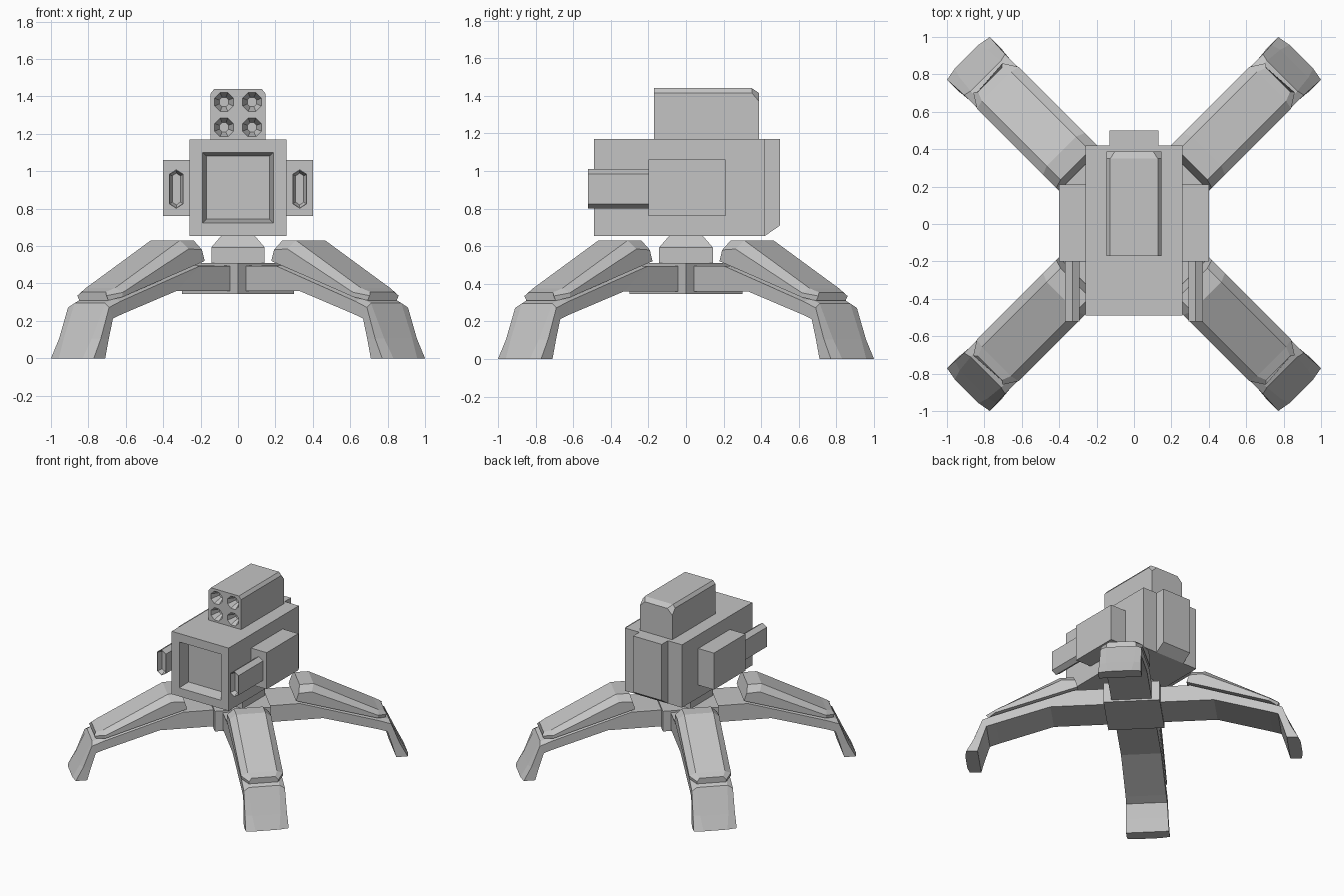
import bpy, bmesh, math
from mathutils import Matrix

cube = bpy.data.objects.get("Cube")
if cube:
    bpy.data.objects.remove(cube, do_unlink=True)

grey = bpy.data.materials.new("plain grey")
grey.use_nodes = True
grey.diffuse_color = (0.55, 0.55, 0.55, 1)
grey.node_tree.nodes["Principled BSDF"].inputs["Base Color"].default_value = (0.55, 0.55, 0.55, 1)


def finish(name, bm, matrix=None):
    """Turn a bmesh into a flat-shaded object."""
    bmesh.ops.recalc_face_normals(bm, faces=bm.faces)
    if matrix:
        bm.transform(matrix)
    mesh = bpy.data.meshes.new(name)
    bm.to_mesh(mesh)
    bm.free()
    mesh.materials.append(grey)
    obj = bpy.data.objects.new(name, mesh)
    bpy.context.collection.objects.link(obj)
    return obj


def loft(sections):
    """Skin a row of equal-length point rings and cap both ends."""
    bm = bmesh.new()
    rings = [[bm.verts.new(p) for p in s] for s in sections]
    n = len(rings[0])
    for a, b in zip(rings, rings[1:]):
        for i in range(n):
            j = (i + 1) % n
            bm.faces.new((a[i], a[j], b[j], b[i]))
    bm.faces.new(rings[0][::-1])
    bm.faces.new(rings[-1])
    bmesh.ops.recalc_face_normals(bm, faces=bm.faces)
    return bm


def box(x0, x1, y0, y1, z0, z1):
    return loft([[(x0, y, z0), (x1, y, z0), (x1, y, z1), (x0, y, z1)] for y in (y0, y1)])


def square(h, z):
    return [(-h, -h, z), (h, -h, z), (h, h, z), (-h, h, z)]


def recess_front(bm, rim, bevel, depth):
    """Sink a sloped pocket into the face that looks along -y."""
    bm.normal_update()
    face = min(bm.faces, key=lambda f: f.normal.y)
    bmesh.ops.inset_individual(bm, faces=[face], thickness=rim, depth=0)
    bmesh.ops.inset_individual(bm, faces=[face], thickness=bevel, depth=-depth)


# Main body with sunken front window
bm = box(-0.258, 0.258, -0.49, 0.42, 0.655, 1.17)
recess_front(bm, 0.098, 0.028, 0.09)
finish("body", bm)

# Rear plate with sloped underside
finish("rear_plate", loft([[(x, 0.41, 0.655), (x, 0.42, 0.655), (x, 0.50, 0.71),
                            (x, 0.50, 1.17), (x, 0.41, 1.17)] for x in (-0.13, 0.13)]))

# Side boxes and their six-sided barrels
hexagon = [(0.33, 1.01), (0.369, 0.985), (0.369, 0.825),
           (0.33, 0.80), (0.291, 0.825), (0.291, 0.985)]
for side, s in (("left", 1), ("right", -1)):
    x0, x1 = sorted((s * 0.25, s * 0.40))
    finish(side + "_side_box", box(x0, x1, -0.20, 0.21, 0.76, 1.06))
    bm = loft([[(s * x, y, z) for x, z in hexagon] for y in (-0.52, -0.19)])
    recess_front(bm, 0.004, 0.016, 0.04)
    finish(side + "_barrel", bm)


# Launcher pod on the roof, chamfered on top and at the back
def pod_ring(y, top, cx, cz):
    w = 0.147
    return [(-w, y, 1.165), (w, y, 1.165), (w, y, top - cz), (w - cx, y, top),
            (cx - w, y, top), (-w, y, top - cz)]


pod = finish("launcher_pod", loft([pod_ring(-0.17, 1.44, 0.02, 0.025),
                                   pod_ring(0.35, 1.44, 0.02, 0.025),
                                   pod_ring(0.388, 1.415, 0.045, 0.045)]))

# Four tapered tubes cut into the pod front
bm = bmesh.new()
for x in (-0.075, 0.075):
    for z in (1.235, 1.37):
        place = (Matrix.Translation((x, -0.14, z)) @ Matrix.Rotation(math.pi / 2, 4, 'X')
                 @ Matrix.Rotation(math.pi / 8, 4, 'Z'))
        bmesh.ops.create_cone(bm, cap_ends=True, segments=8, radius1=0.027,
                              radius2=0.058, depth=0.08, matrix=place)
cutter = finish("tube_cutter", bm)
cutter.hide_render = True
cut = pod.modifiers.new("tubes", 'BOOLEAN')
cut.operation = 'DIFFERENCE'
cut.solver = 'EXACT'
cut.object = cutter
bpy.context.view_layer.update()
evaluated = pod.evaluated_get(bpy.context.evaluated_depsgraph_get())
carved = bpy.data.meshes.new_from_object(evaluated)
pod.modifiers.clear()
pod.data = carved
bpy.data.objects.remove(cutter, do_unlink=True)

# Neck and diamond-set hub
finish("neck", loft([square(0.143, 0.50), square(0.143, 0.593), square(0.085, 0.66)]))
finish("hub", loft([square(0.212, 0.345), square(0.212, 0.51)]),
       Matrix.Rotation(math.pi / 4, 4, 'Z'))


# Legs: each section gives underside, side edge and crest as (reach, height),
# then the half widths of the sides and of the crest
def leg_ring(under, edge, crest, w, wc):
    (ur, uz), (er, ez), (cr, cz) = under, edge, crest
    return [(ur, -w, uz), (ur, w, uz), (er, w, ez), (cr, wc, cz), (cr, -wc, cz), (er, -w, ez)]


leg = [((0.20, 0.36), (0.20, 0.494), (0.20, 0.495), 0.152, 0.12),
       ((0.617, 0.36), (0.44, 0.494), (0.44, 0.495), 0.152, 0.12),
       ((1.03, 0.236), (1.04, 0.305), (1.06, 0.32), 0.153, 0.12),
       ((1.10, 0.213), (1.13, 0.272), (1.12, 0.295), 0.155, 0.115),
       ((1.135, 0.105), (1.195, 0.105), (1.212, 0.105), 0.158, 0.106),
       ((1.166, 0.0), (1.252, 0.0), (1.265, 0.0), 0.162, 0.09)]
armor = [((0.41, 0.52), (0.43, 0.58), (0.445, 0.63), 0.158, 0.11),
         ((0.52, 0.486), (0.53, 0.585), (0.55, 0.63), 0.158, 0.11),
         ((1.03, 0.328), (1.03, 0.352), (1.04, 0.376), 0.158, 0.11),
         ((1.09, 0.31), (1.105, 0.335), (1.09, 0.355), 0.11, 0.09)]
for name, angle in (("back_left", 45), ("back_right", 135),
                    ("front_right", 225), ("front_left", 315)):
    turn = Matrix.Rotation(math.radians(angle), 4, 'Z')
    finish(name + "_leg", loft([leg_ring(*s) for s in leg]), turn)
    finish(name + "_leg_armor", loft([leg_ring(*s) for s in armor]), turn)
